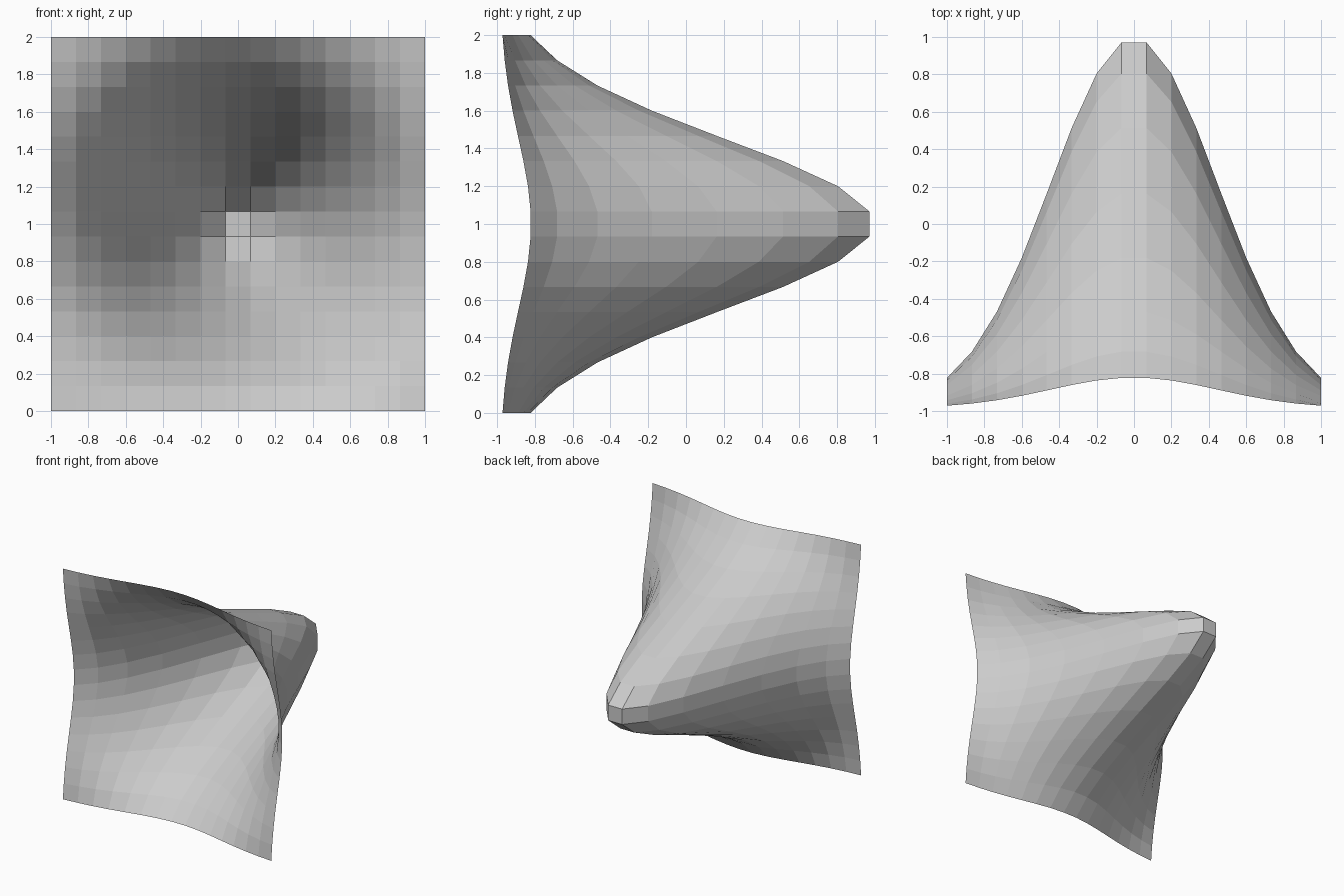
import bpy, bmesh, math

if "Cube" in bpy.data.objects:
    bpy.data.objects.remove(bpy.data.objects["Cube"])

CELLS = 15       # facets per side
HEIGHT = 2.0     # bump height
FALLOFF = 2.5    # bell-curve sharpness
BASE_Y = -0.985  # depth far away from the bump

# Upright square sheet pushed back into a bell-shaped bump
bm = bmesh.new()
bmesh.ops.create_grid(bm, x_segments=CELLS, y_segments=CELLS, size=1.0)
for v in bm.verts:
    x, z = v.co.x, v.co.y
    y = BASE_Y + HEIGHT * math.exp(-FALLOFF * (x * x + z * z))
    v.co = (x, y, z + 1.0)

# Outer side of the bump faces the back
bm.normal_update()
if sum(f.normal.y for f in bm.faces) < 0:
    bmesh.ops.reverse_faces(bm, faces=bm.faces[:])

mesh = bpy.data.meshes.new("bell_surface")
bm.to_mesh(mesh)
bm.free()
bpy.context.collection.objects.link(bpy.data.objects.new("bell_surface", mesh))
